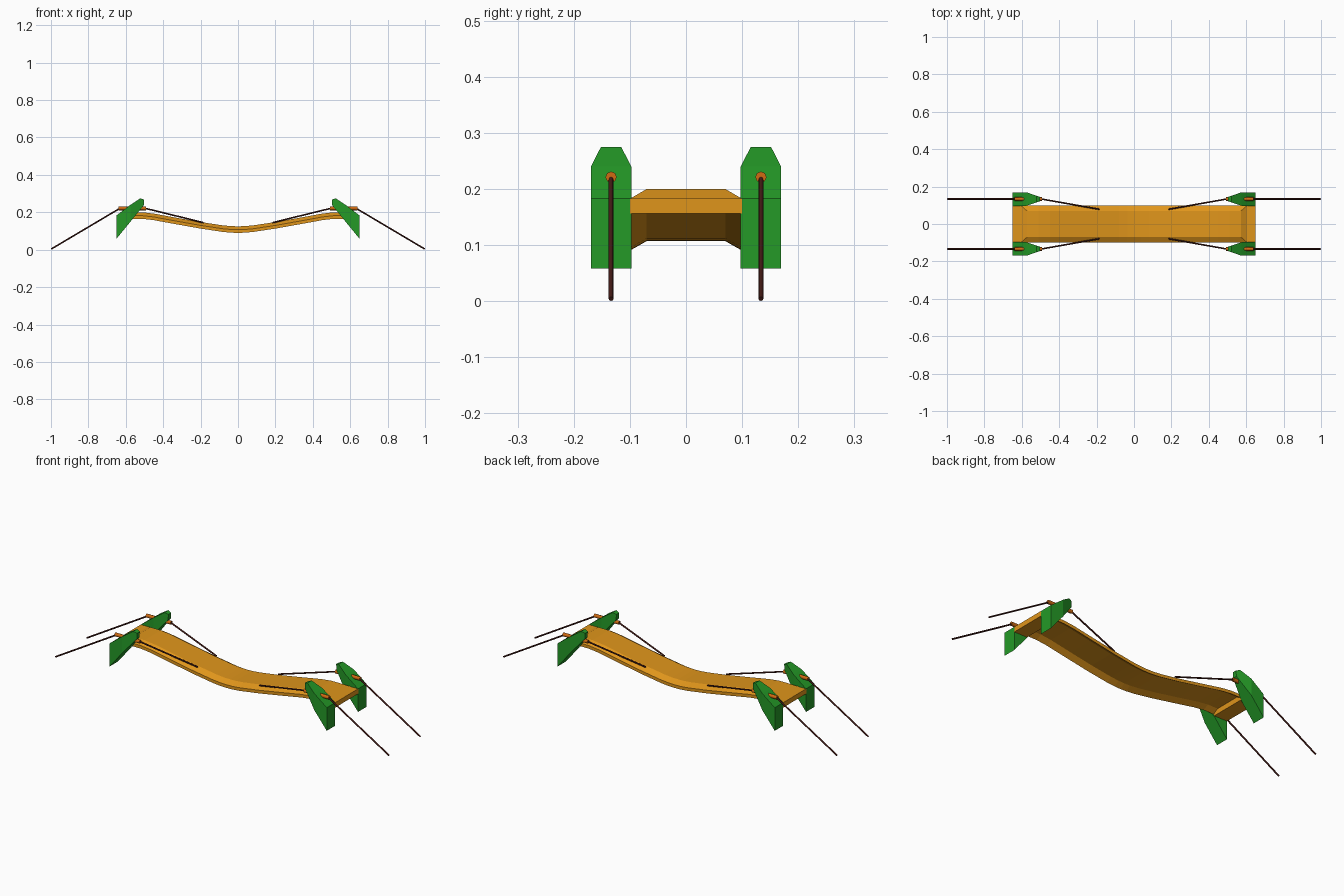
import bpy, bmesh
from mathutils import Vector

if "Cube" in bpy.data.objects:
    bpy.data.objects.remove(bpy.data.objects["Cube"])


def material(name, rgb):
    m = bpy.data.materials.new(name)
    m.diffuse_color = (*rgb, 1)
    m.use_nodes = True
    m.node_tree.nodes["Principled BSDF"].inputs["Base Color"].default_value = m.diffuse_color
    return m


WOOD = material("golden_wood", (0.74, 0.3, 0.011))
GREEN = material("leaf_green", (0.018, 0.32, 0.02))
ROPE = material("dark_rope", (0.06, 0.011, 0.008))
PEG = material("orange_brown", (0.62, 0.145, 0.006))


def loft(name, sections, mat, caps=None):
    """Skin a list of closed rings and cap both ends."""
    bm = bmesh.new()
    rings = [[bm.verts.new(p) for p in s] for s in sections]
    n = len(rings[0])
    for a, b in zip(rings, rings[1:]):
        for i in range(n):
            j = (i + 1) % n
            bm.faces.new((a[i], a[j], b[j], b[i]))
    for r in (rings[0], rings[-1]):
        for cap in caps or [range(n)]:
            bm.faces.new([r[i] for i in cap])
    bmesh.ops.recalc_face_normals(bm, faces=bm.faces)
    me = bpy.data.meshes.new(name)
    bm.to_mesh(me)
    bm.free()
    me.materials.append(mat)
    ob = bpy.data.objects.new(name, me)
    bpy.context.collection.objects.link(ob)
    return ob


def rod(name, a, b, r, mat, sides=8):
    a, b = Vector(a), Vector(b)
    bpy.ops.mesh.primitive_cylinder_add(vertices=sides, radius=r, depth=(b - a).length,
                                        location=(a + b) / 2,
                                        rotation=(b - a).to_track_quat('Z', 'Y').to_euler())
    ob = bpy.context.object
    ob.name = name
    ob.data.materials.append(mat)
    bpy.ops.object.shade_smooth_by_angle(angle=0.9)


def ring(x, half):
    return [(x, y, h) for y, h in half] + [(x, -y, h) for y, h in reversed(half)]


def deck_section(x, z):
    return ring(x, [(0.07, z), (0.1, z - 0.018), (0.1, z - 0.035), (0.07, z - 0.018)])


def step_section(x):
    return ring(x, [(0.07, 0.2), (0.1, 0.182), (0.1, 0.156), (0.07, 0.156)])


def slab_section(x):
    return ring(x, [(0.099, 0.183), (0.1, 0.182), (0.1, 0.156), (0.07, 0.156)])


# Sagging plank deck with bevelled edges and flat end ledges
sag = [(0.035, 0.126), (0.08, 0.13), (0.2, 0.148), (0.33, 0.171), (0.45, 0.193),
       (0.51, 0.2), (0.57, 0.2)]
deck = [slab_section(-0.65), slab_section(-0.605), step_section(-0.572)]
deck += [deck_section(-x, z) for x, z in reversed(sag)]
deck += [deck_section(0, 0.125)]
deck += [deck_section(x, z) for x, z in sag]
deck += [step_section(0.572), slab_section(0.605), slab_section(0.65)]
loft("deck", deck, WOOD)

# Leaning post outline: x, z, half width; the inner end tapers
outline = [(0.65, 0.058, 0.036), (0.65, 0.183, 0.036), (0.575, 0.24, 0.036), (0.522, 0.275, 0.018),
           (0.502, 0.268, 0.0112), (0.504, 0.237, 0.0119), (0.575, 0.15, 0.036)]
post_caps = [(0, 1, 2, 6), (2, 3, 4, 5, 6)]

for sx, end in ((-1, "left"), (1, "right")):
    for sy, side in ((-1, "front"), (1, "back")):
        tag = f"{end}_{side}"
        yc = sy * 0.1335
        loft("post_" + tag, [[(sx * x, yc + s * w, z) for x, z, w in outline] for s in (-1, 1)],
             GREEN, post_caps)
        # Peg through the post, anchor rope outside, hand rope inside
        rod("peg_" + tag, (sx * 0.492, yc, 0.221), (sx * 0.64, yc, 0.221), 0.01, PEG)
        rod("anchor_rope_" + tag, (sx * 0.632, yc, 0.221), (sx * 0.998, yc, 0.004), 0.0042, ROPE)
        rod("hand_rope_" + tag, (sx * 0.495, yc, 0.221), (sx * 0.185, sy * 0.079, 0.145), 0.0042, ROPE)
